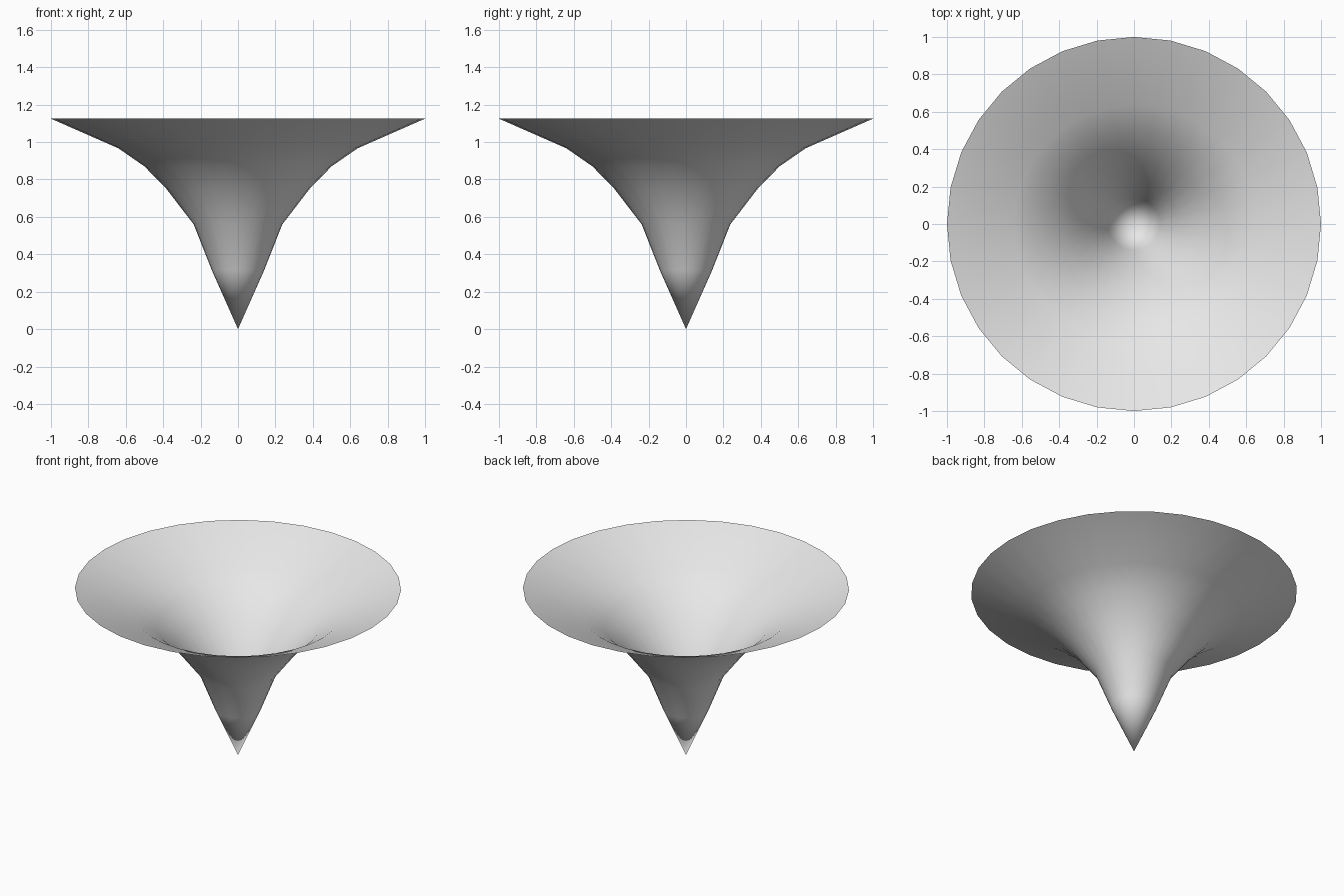
import bpy
import bmesh
from math import tau
from mathutils import Vector

SIDES = 32

cube = bpy.data.objects.get("Cube")
if cube:
    bpy.data.objects.remove(cube, do_unlink=True)

# Plain grey surface colour
grey = bpy.data.materials.new("light grey")
grey.use_nodes = True
colour = (0.8, 0.8, 0.8, 1)
grey.diffuse_color = colour
grey.node_tree.nodes["Principled BSDF"].inputs["Base Color"].default_value = colour

# Flared profile from the tip up to the rim: radius, height
profile = [(0, 0), (0.14, 0.315), (0.237, 0.56), (0.383, 0.75),
           (0.5, 0.87), (0.64, 0.967), (1, 1.125)]

# Spin the profile into a thin open funnel with a shared tip point
bm = bmesh.new()
points = [bm.verts.new((r, 0, z)) for r, z in profile]
edges = [bm.edges.new(pair) for pair in zip(points, points[1:])]
bmesh.ops.spin(bm, geom=points + edges, cent=Vector(), axis=(0, 0, 1),
               angle=tau, steps=SIDES)
bmesh.ops.remove_doubles(bm, verts=bm.verts[:], dist=0.0005)
bmesh.ops.recalc_face_normals(bm, faces=bm.faces[:])

# Outer side faces outwards, shaded smooth all over
if sum(f.normal.z for f in bm.faces) > 0:
    bmesh.ops.reverse_faces(bm, faces=bm.faces[:])
for face in bm.faces:
    face.smooth = True

mesh = bpy.data.meshes.new("funnel")
bm.to_mesh(mesh)
bm.free()
mesh.materials.append(grey)
funnel = bpy.data.objects.new("funnel", mesh)
bpy.context.collection.objects.link(funnel)
